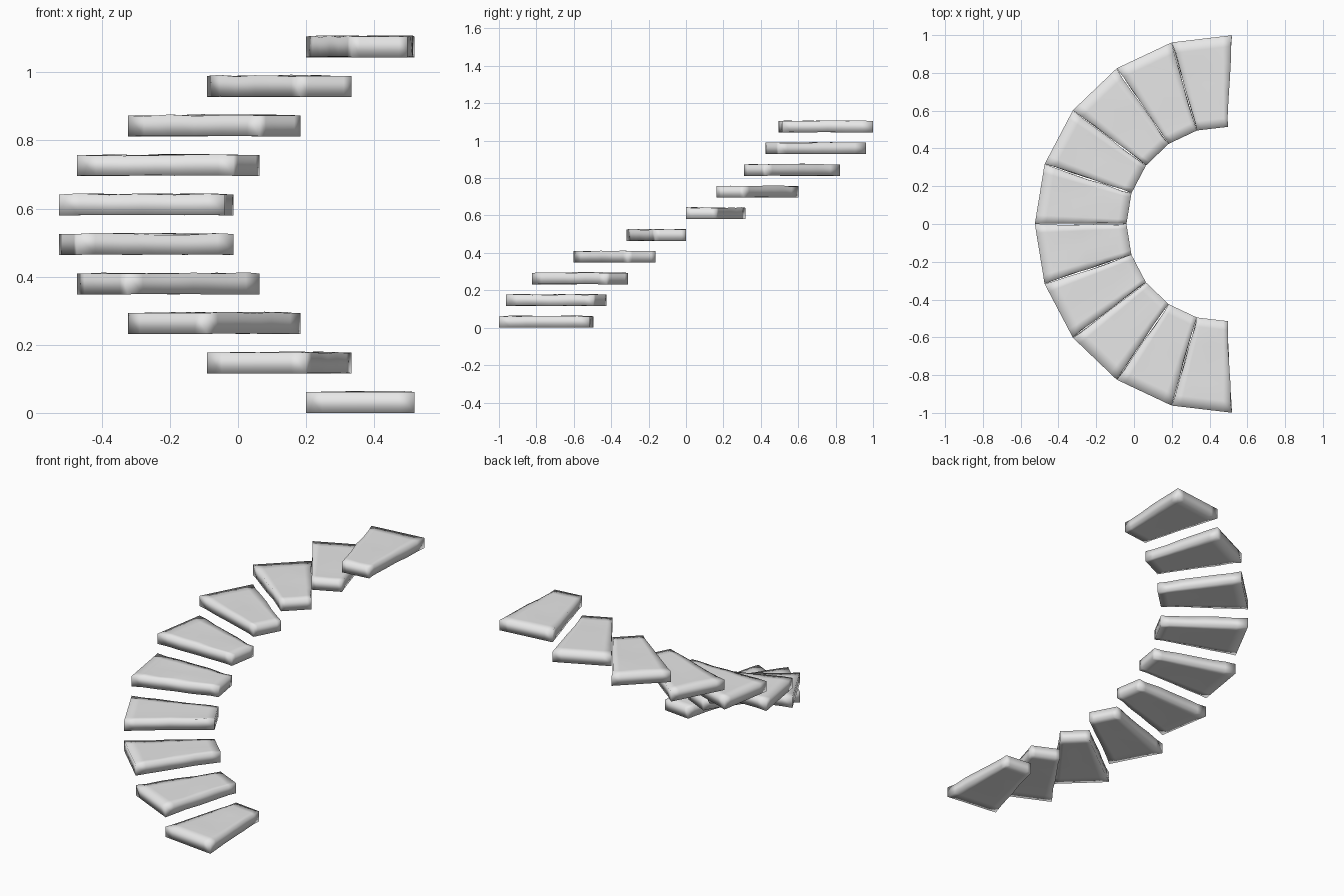
import bpy, bmesh, math, random
from mathutils import Vector

random.seed(3)

cube = bpy.data.objects.get("Cube")
if cube:
    bpy.data.objects.remove(cube)

COUNT = 10
PITCH = math.radians(18.5)
CENTRE_X = 0.475
OUTER, INNER = 1.0, 0.515
RISE, THICK = 0.116, 0.061

stone = bpy.data.materials.new("stone_grey")
stone.use_nodes = True
stone.diffuse_color = (0.8, 0.8, 0.8, 1)
stone.node_tree.nodes["Principled BSDF"].inputs["Base Color"].default_value = (0.8, 0.8, 0.8, 1)


def arc_point(radius, angle):
    return Vector((CENTRE_X - radius * math.sin(angle), -radius * math.cos(angle), 0))


def make_step(index):
    """One wedge-shaped slab with slightly worn long edges."""
    start = (index - COUNT / 2) * PITCH + math.pi / 2
    corners = [arc_point(r, a) for r in (OUTER, INNER) for a in (start, start + PITCH)]
    along = (corners[1] - corners[0]).normalized()
    bm = bmesh.new()
    bmesh.ops.create_cube(bm, size=1)
    bmesh.ops.translate(bm, verts=bm.verts, vec=(0.5, 0.5, 0.5))
    # loops across the tread, with more along its length
    for axis, cuts in ((0, (0.12, 0.3, 0.5, 0.7, 0.9)), (1, (0.15, 0.5, 0.85))):
        normal = Vector((axis == 0, axis == 1, 0))
        for cut in cuts:
            bmesh.ops.bisect_plane(bm, geom=bm.verts[:] + bm.edges[:] + bm.faces[:],
                                   plane_co=normal * cut, plane_no=normal)
    # map the unit slab to the wedge and wear its rims
    for v in bm.verts:
        u, w, h = v.co
        p = corners[0].lerp(corners[2], u).lerp(corners[1].lerp(corners[3], u), w)
        p.z = index * RISE + h * THICK
        if 0.01 < u < 0.99:
            p.z += random.uniform(-0.003, 0.004) if h > 0.5 else random.uniform(0, 0.002)
            if w < 0.01 or w > 0.99:
                p += along * (0.5 - w) * random.uniform(0, 0.012)
        v.co = p
    bmesh.ops.recalc_face_normals(bm, faces=bm.faces)
    for f in bm.faces:
        f.smooth = True
    name = f"step_{index + 1}"
    mesh = bpy.data.meshes.new(name)
    bm.to_mesh(mesh)
    bm.free()
    mesh.materials.append(stone)
    bpy.context.collection.objects.link(bpy.data.objects.new(name, mesh))


# curved flight of floating steps
for i in range(COUNT):
    make_step(i)
